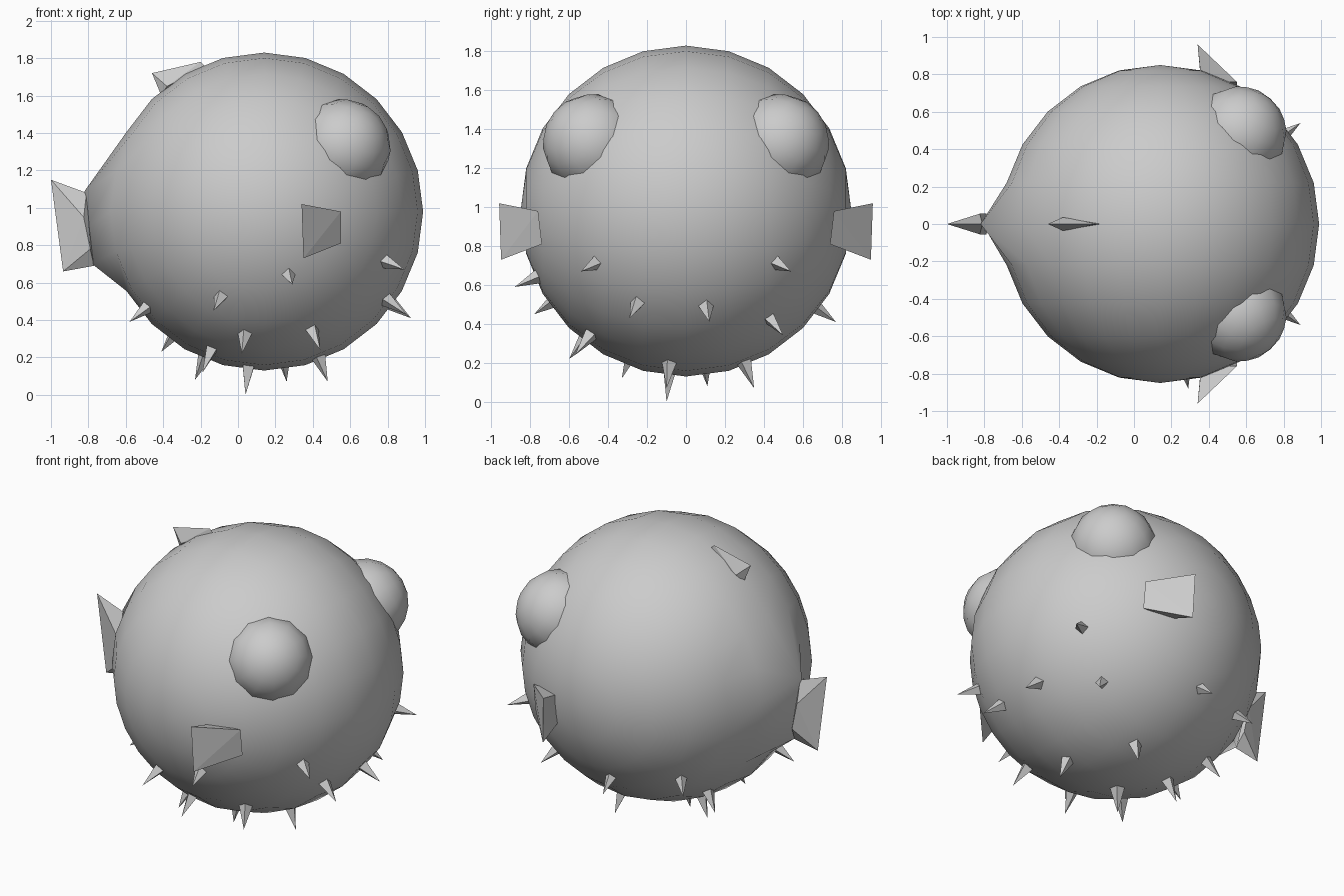
import bpy, bmesh, math
from mathutils import Vector, Matrix

if "Cube" in bpy.data.objects:
    bpy.data.objects.remove(bpy.data.objects["Cube"])

CENTRE = Vector((0.14, 0, 0.98))
RADIUS = 0.85


def finish(name, bm, smooth=False):
    bmesh.ops.recalc_face_normals(bm, faces=bm.faces[:])
    for f in bm.faces:
        f.smooth = smooth
    mesh = bpy.data.meshes.new(name)
    bm.to_mesh(mesh)
    bm.free()
    ob = bpy.data.objects.new(name, mesh)
    bpy.context.collection.objects.link(ob)
    return ob


def hull(name, points):
    bm = bmesh.new()
    for p in points:
        bm.verts.new(p)
    bmesh.ops.convex_hull(bm, input=bm.verts[:])
    return finish(name, bm)


# Round body: poles on y, with the rear of the middle ring drawn out to a tail
bm = bmesh.new()
place = Matrix.Translation(CENTRE) @ Matrix.Rotation(math.pi / 2, 4, 'X')
bmesh.ops.create_uvsphere(bm, u_segments=24, v_segments=12, radius=RADIUS, matrix=place)
pulled = {165: (-0.82, 0, 1.09), 180: (-0.81, 0, 0.9), 195: (-0.78, 0, 0.7)}
for v in bm.verts:
    d = v.co - CENTRE
    if abs(d.y) < 0.01:
        angle = round(math.degrees(math.atan2(d.z, d.x))) % 360
        if angle in pulled:
            v.co = pulled[angle]
finish("body", bm, True)

# Bulging eyes and side fins, mirrored
for side, s in (("right", -1), ("left", 1)):
    bm = bmesh.new()
    eye_at = Vector((0.56, s * 0.48, 1.325))
    turn = (eye_at - CENTRE).to_track_quat('Z', 'Y').to_matrix().to_4x4()
    bmesh.ops.create_uvsphere(bm, u_segments=12, v_segments=10, radius=0.257,
                              matrix=Matrix.Translation(eye_at) @ turn)
    finish("eye_" + side, bm, True)
    hull("side_fin_" + side, [(x, s * y, z) for x, y, z in (
        (0.34, 0.96, 1.02), (0.35, 0.95, 0.73), (0.55, 0.76, 0.98),
        (0.55, 0.74, 0.81), (0.36, 0.76, 0.97), (0.36, 0.74, 0.81))])

# Tail fin and back fin
hull("tail_fin", [(-1, 0, 1.15), (-0.935, 0, 0.66),
                  (-0.81, 0, 1.08), (-0.77, 0, 0.69),
                  (-0.825, 0.055, 0.95), (-0.825, -0.055, 0.95),
                  (-0.79, 0.055, 0.78), (-0.79, -0.055, 0.78)])
hull("back_fin", [(-0.46, 0, 1.72), (-0.2, 0, 1.78), (-0.17, 0, 1.75),
                  (-0.41, 0, 1.6), (-0.38, 0.036, 1.65), (-0.38, -0.036, 1.65)])

# Belly spikes: four-sided cones pointing straight out, given by their tips
tips = [(-0.58, -0.27, 0.39), (-0.41, 0.29, 0.23), (-0.23, 0.11, 0.08),
        (-0.19, -0.33, 0.12), (-0.13, -0.78, 0.45), (0.02, -0.60, 0.22),
        (0.04, -0.10, 0.0), (0.26, 0.35, 0.07), (0.48, -0.10, 0.07),
        (0.44, -0.57, 0.24), (0.29, -0.88, 0.59), (0.89, -0.54, 0.67),
        (0.89, 0.54, 0.67), (0.90, -0.29, 0.43), (0.925, 0.12, 0.41),
        (0.68, 0.50, 0.34), (0.05, 0.77, 0.41), (-0.40, 0.60, 0.45)]
for i, tip in enumerate(tips):
    tip = Vector(tip)
    out = (tip - CENTRE).normalized()
    turn = out.to_track_quat('Z', 'Y').to_matrix().to_4x4()
    bm = bmesh.new()
    bmesh.ops.create_cone(bm, cap_ends=True, segments=4, radius1=0.05, radius2=0,
                          depth=0.18,
                          matrix=Matrix.Translation(tip - out * 0.09) @ turn)
    finish("spike_%02d" % (i + 1), bm)
